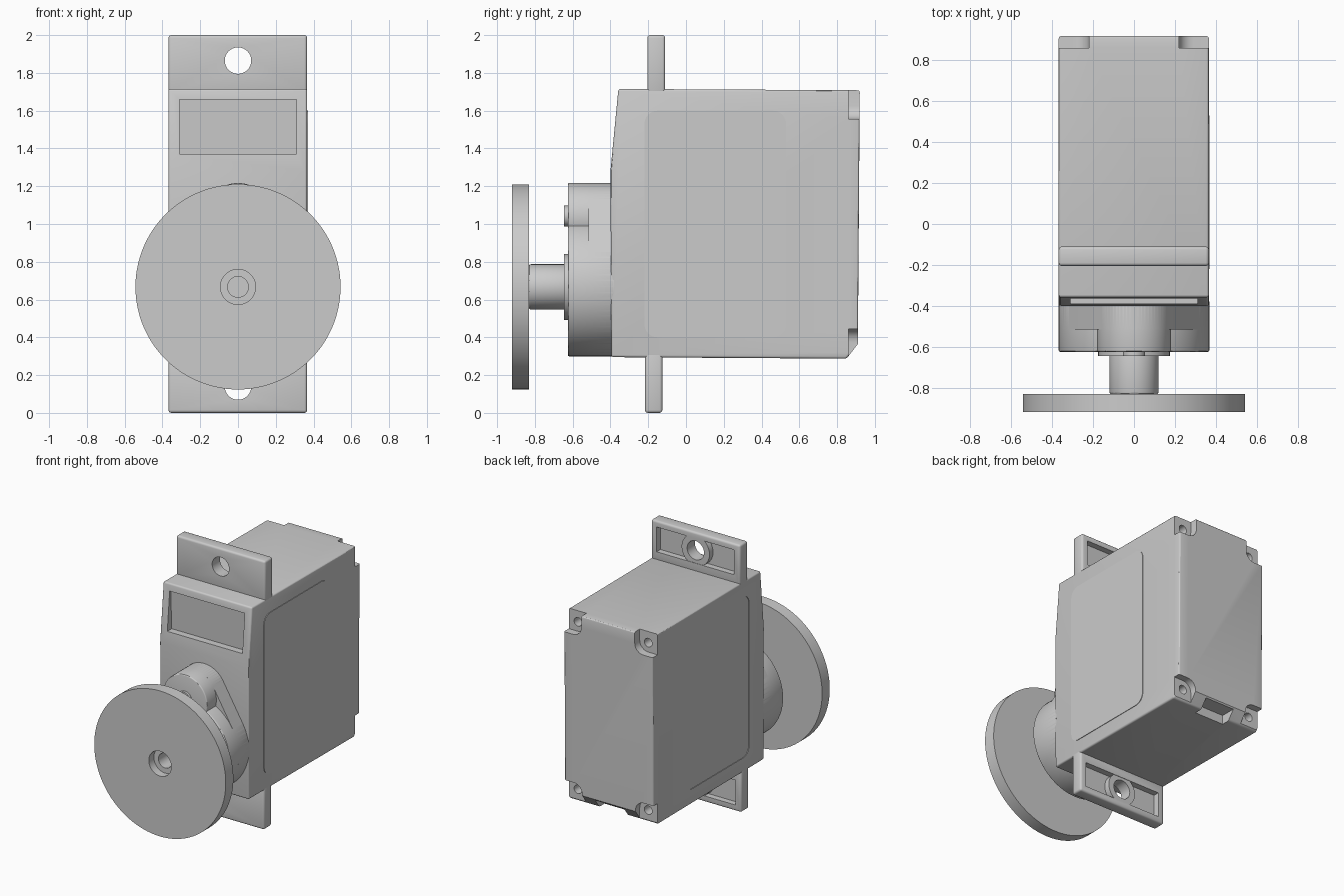
import bpy, bmesh, math

cube = bpy.data.objects.get("Cube")
if cube:
    bpy.data.objects.remove(cube, do_unlink=True)

grey = bpy.data.materials.new("light_grey")
grey.use_nodes = True
grey.diffuse_color = (0.6, 0.6, 0.6, 1)
grey.node_tree.nodes["Principled BSDF"].inputs["Base Color"].default_value = (0.6, 0.6, 0.6, 1)


def prism(name, pts, a, b, axis="y"):
    """Extrude a 2D outline from a to b along x or y."""
    place = (lambda u, v, t: (u, t, v)) if axis == "y" else (lambda u, v, t: (t, u, v))
    bm = bmesh.new()
    rings = [[bm.verts.new(place(u, v, t)) for u, v in pts] for t in (a, b)]
    bm.faces.new(rings[0])
    bm.faces.new(rings[1])
    n = len(pts)
    for i in range(n):
        j = (i + 1) % n
        bm.faces.new((rings[0][i], rings[0][j], rings[1][j], rings[1][i]))
    bmesh.ops.recalc_face_normals(bm, faces=bm.faces)
    mesh = bpy.data.meshes.new(name)
    bm.to_mesh(mesh)
    bm.free()
    mesh.materials.append(grey)
    obj = bpy.data.objects.new(name, mesh)
    bpy.context.collection.objects.link(obj)
    return obj


def arc(cx, cz, r, start, end, n):
    steps = [math.radians(start + (end - start) * i / n) for i in range(n + 1)]
    return [(cx + r * math.cos(t), cz + r * math.sin(t)) for t in steps]


def cyl(name, r, z, a, b, x=0, n=64):
    return prism(name, arc(x, z, r, 0, 360, n)[:-1], a, b)


def rect(u0, u1, v0, v1):
    return [(u0, v0), (u1, v0), (u1, v1), (u0, v1)]


def rounded(u0, u1, v0, v1, r):
    return (arc(u1 - r, v1 - r, r, 0, 90, 6) + arc(u0 + r, v1 - r, r, 90, 180, 6)
            + arc(u0 + r, v0 + r, r, 180, 270, 6) + arc(u1 - r, v0 + r, r, 270, 360, 6))


def apply(obj, mod):
    bpy.context.view_layer.objects.active = obj
    bpy.ops.object.modifier_apply(modifier=mod.name)


def bevel(obj, width):
    mod = obj.modifiers.new("Bevel", "BEVEL")
    mod.width, mod.segments, mod.limit_method = width, 3, "ANGLE"
    mod.angle_limit = math.radians(40)
    apply(obj, mod)
    return obj


def combine(obj, other, operation="DIFFERENCE"):
    mod = obj.modifiers.new("Boolean", "BOOLEAN")
    mod.operation, mod.object, mod.solver = operation, other, "EXACT"
    apply(obj, mod)
    bpy.data.objects.remove(other, do_unlink=True)


# Main case from its side profile
case = bevel(prism("case", [(-0.395, 0.295), (-0.40, 1.28), (-0.358, 1.715), (0.92, 1.708),
                            (0.91, 0.365), (0.85, 0.287)], -0.368, 0.366, "x"), 0.012)

# Rear corner notches with screw holes
for sx in (-1, 1):
    for sz in (-1, 1):
        cx, cz = sx * 0.29, 1 + sz * 0.625
        inner = arc(0.29, 0.625, 0.07, 180, 270, 6)
        outline = inner + [(0.45, 0.555), (0.45, 0.8), (0.22, 0.8)]
        combine(case, prism("notch_cutter", [(sx * u, 1 + sz * v) for u, v in outline], 0.86, 1))
        combine(case, cyl("screw_cutter", 0.032, cz, 0.7, 0.95, cx, 24))

# Cable exit, front label recess and side label recess
combine(case, prism("cable_cutter", rect(-0.12, 0.12, 0.2, 0.355), 0.79, 1))
label = [(-0.45, 1.37), (-0.339, 1.37), (-0.351, 1.66), (-0.45, 1.66)]
combine(case, prism("label_cutter", label, -0.31, 0.31, "x"))
combine(case, prism("side_cutter", rounded(-0.22, 0.53, 0.4, 1.6, 0.07), -0.5, -0.364, "x"))
prism("side_label", rounded(-0.22, 0.53, 0.4, 1.6, 0.07), 0.36, 0.37, "x")

# Mounting tabs with a hollow back and a ringed screw hole
for name, z0, z1, y0, y1, hole in (("top_mounting_tab", 1.69, 2.0, -0.205, -0.11, 1.865),
                                   ("bottom_mounting_tab", 0.0, 0.32, -0.217, -0.125, 0.14)):
    tab = bevel(prism(name, rect(-0.368, 0.366, z0, z1), y0, y1), 0.015)
    combine(tab, prism("pocket_cutter", rect(-0.32, 0.32, hole - 0.095, hole + 0.09),
                       y1 - 0.045, y1 + 0.1))
    combine(tab, cyl("hole_ring", 0.115, hole, y0 + 0.02, y1 - 0.003), "UNION")
    combine(tab, cyl("hole_cutter", 0.07, hole, y0 - 0.1, y1 + 0.1, 0, 48))

# Gear housing: large boss, small boss and the lower web joining them
big_z, big_r, small_z, small_r = 0.667, 0.368, 1.035, 0.182
bevel(cyl("gear_boss", big_r, big_z, -0.625, -0.38, 0, 96), 0.008)
bevel(cyl("small_gear_boss", small_r, small_z, -0.625, -0.38), 0.008)
tilt = math.degrees(math.asin((big_r - small_r) / (small_z - big_z)))
prism("gear_web", arc(0, small_z, small_r, tilt, 180 - tilt, 24)
      + arc(0, big_z, big_r, 180 - tilt, 360 + tilt, 48), -0.515, -0.38)
cyl("gear_pin", 0.055, 1.042, -0.645, -0.6, 0, 32)
cyl("shaft_collar", 0.175, big_z, -0.645, -0.6)

# Output shaft and disc horn with a stepped screw hole
shaft = bevel(cyl("output_shaft", 0.12, big_z, -0.835, -0.62), 0.015)
horn = cyl("disc_horn", 0.543, big_z, -0.92, -0.83, 0, 128)
combine(horn, cyl("counterbore_cutter", 0.093, big_z, -1, -0.86, 0, 48))
for part in (horn, shaft):
    combine(part, cyl("screw_cutter", 0.055, big_z, -1, -0.74, 0, 48))

# Smooth the round parts and keep the hard edges
bpy.ops.object.select_all(action="DESELECT")
for obj in bpy.context.scene.objects:
    if obj.type == "MESH" and grey.name in obj.data.materials:
        obj.select_set(True)
        bpy.context.view_layer.objects.active = obj
bpy.ops.object.shade_smooth_by_angle(angle=math.radians(30))
